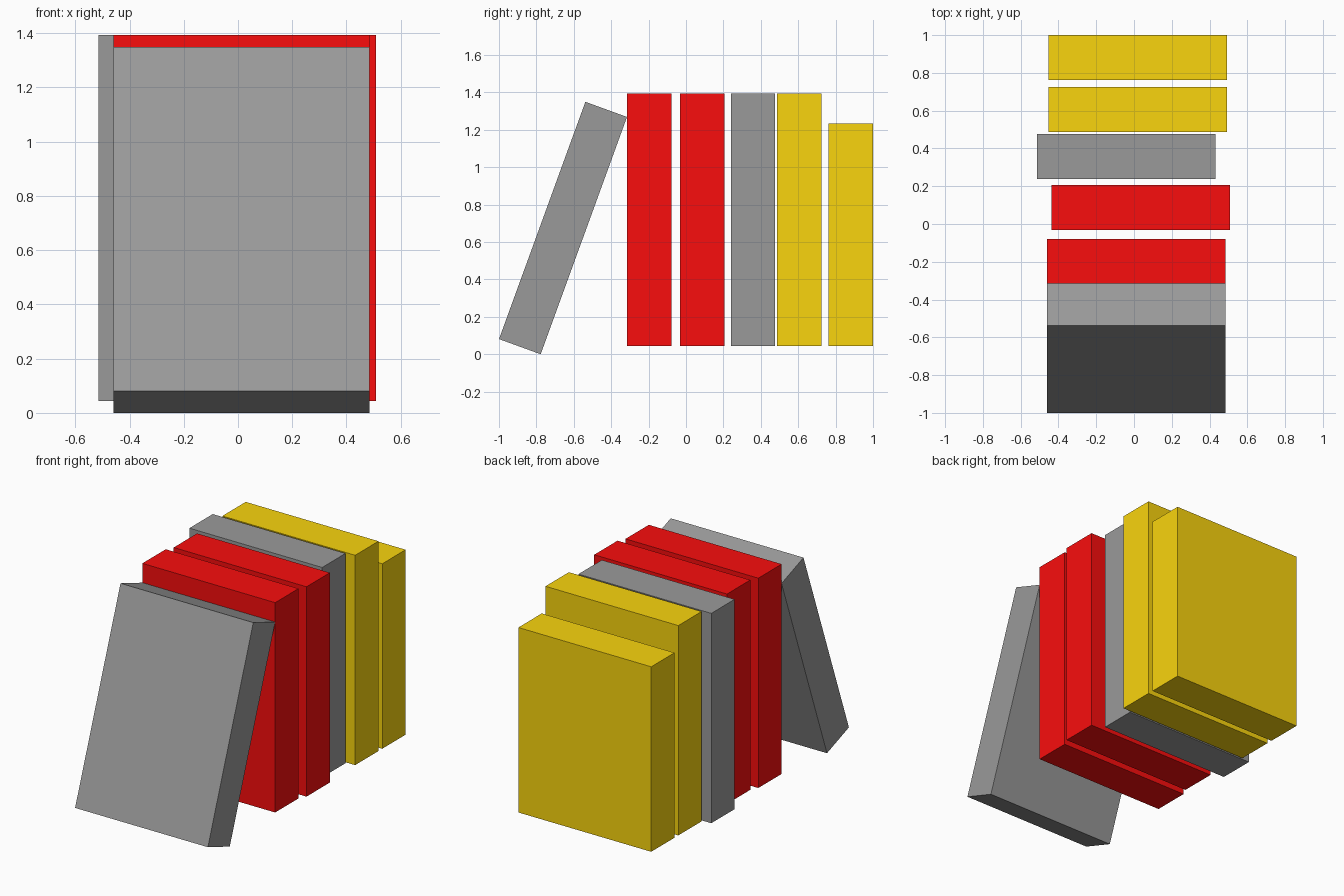
import bpy
from math import radians

if "Cube" in bpy.data.objects:
    bpy.data.objects.remove(bpy.data.objects["Cube"])

WIDTH, THICK, TALL, SHORT = 0.945, 0.237, 1.35, 1.19
BASE_Z = 0.043


def material(name, color):
    mat = bpy.data.materials.new(name)
    mat.diffuse_color = color
    mat.use_nodes = True
    mat.node_tree.nodes["Principled BSDF"].inputs["Base Color"].default_value = mat.diffuse_color
    return mat


red = material("red_cover", (0.95, 0.004, 0.004, 1))
yellow = material("yellow_cover", (0.95, 0.66, 0.004, 1))
grey = material("grey_cover", (0.323, 0.323, 0.323, 1))


def book(name, x, y, z, height, tilt, mat):
    bpy.ops.mesh.primitive_cube_add(size=1, location=(x, y, z))
    obj = bpy.context.object
    obj.name = name
    obj.scale = (WIDTH, THICK, height)
    obj.rotation_euler.x = radians(tilt)
    obj.data.materials.append(mat)
    return obj


# Upright books, front to back: name, x, y, height, cover
row = [
    ("red_book_front", 0.013, -0.197, TALL, red),
    ("red_book_back", 0.037, 0.087, TALL, red),
    ("grey_book", -0.041, 0.358, TALL, grey),
    ("yellow_book_tall", 0.02, 0.606, TALL, yellow),
    ("yellow_book_short", 0.02, 0.8815, SHORT, yellow),
]
for name, x, y, height, mat in row:
    book(name, x, y, BASE_Z + height / 2, height, 0, mat)

# Grey book leaning back against the row
book("leaning_book", 0.013, -0.6575, 0.675, TALL, -20, grey)
